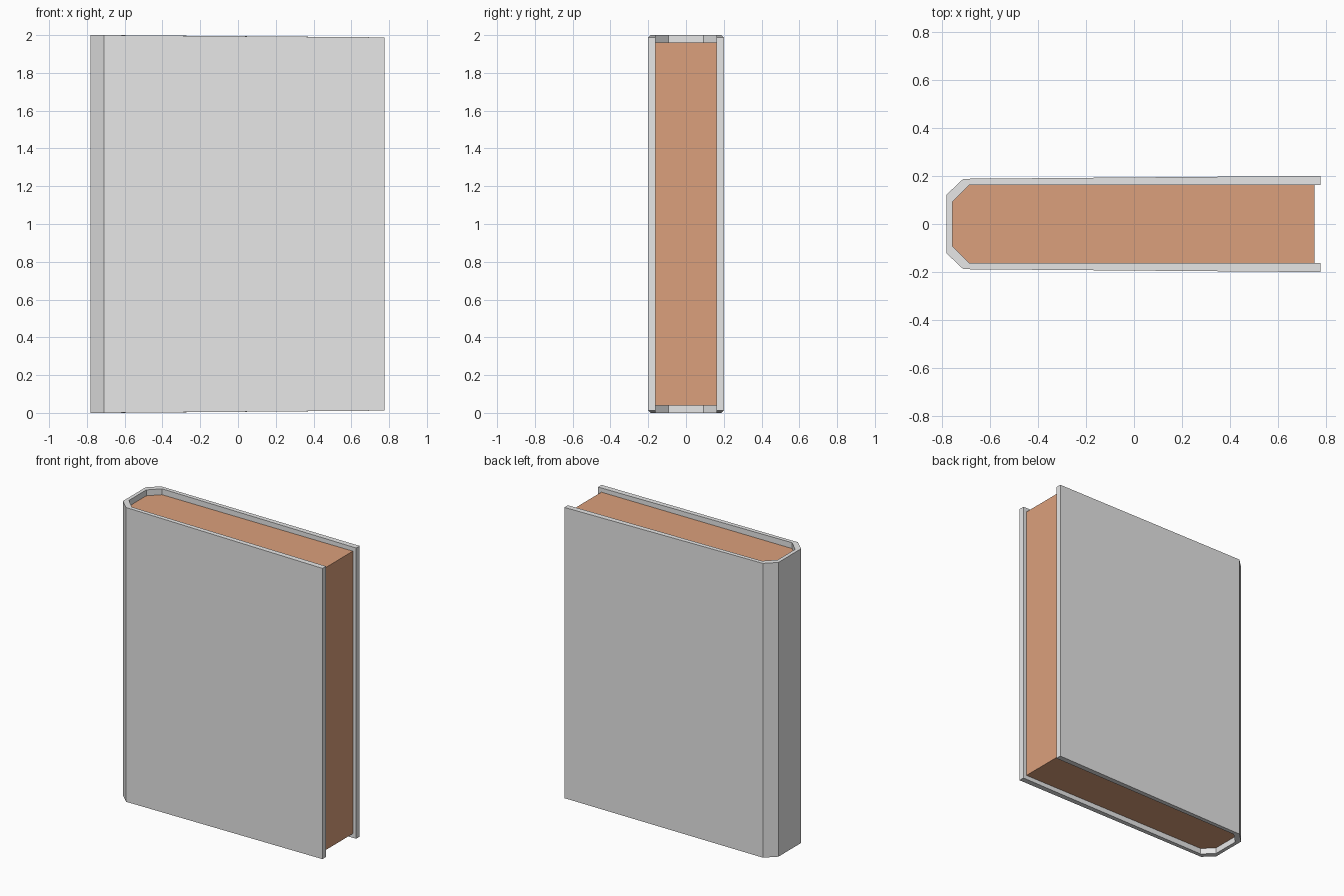
import bpy
import bmesh

cube = bpy.data.objects.get("Cube")
if cube:
    bpy.data.objects.remove(cube, do_unlink=True)


def make_material(name, color):
    mat = bpy.data.materials.new(name)
    mat.use_nodes = True
    mat.diffuse_color = color
    mat.node_tree.nodes["Principled BSDF"].inputs["Base Color"].default_value = color
    return mat


def add_object(name, bm, mat):
    bmesh.ops.recalc_face_normals(bm, faces=bm.faces)
    mesh = bpy.data.meshes.new(name)
    bm.to_mesh(mesh)
    bm.free()
    mesh.materials.append(mat)
    obj = bpy.data.objects.new(name, mesh)
    bpy.context.collection.objects.link(obj)
    return obj


def mirrored(half):
    """Complete a half outline by reflecting it across y = 0."""
    return half + [(x, -y) for x, y in reversed(half)]


FORE, HINGE, SPINE = 0.775, -0.71, -0.78
outer = mirrored([(FORE, 0.2), (HINGE, 0.188), (SPINE, 0.122)])
inner = mirrored([(FORE, 0.162), (-0.685, 0.162), (-0.755, 0.093)])


def trim(x):
    """The boards get slightly shorter towards the fore edge."""
    return 0.012 * max(0, (x - HINGE) / (FORE - HINGE))


# Cover: one folded board wrapping front, spine and back
bm = bmesh.new()
rings = []
for (ox, oy), (ix, iy) in zip(outer, inner):
    t = trim(ox)
    corners = [(ox, oy, t), (ox, oy, 2 - t), (ix, iy, 2 - t), (ix, iy, t)]
    rings.append([bm.verts.new(c) for c in corners])
for a, b in zip(rings, rings[1:]):
    for i in range(4):
        j = (i + 1) % 4
        bm.faces.new((a[i], a[j], b[j], b[i]))
bm.faces.new(rings[0])
bm.faces.new(rings[-1])
add_object("cover", bm, make_material("light grey cover", (0.8, 0.8, 0.8, 1)))

# Page block: inner outline extruded, recessed from the cover edges
bm = bmesh.new()
outline = [(min(x, 0.75), y) for x, y in inner]
base = bm.faces.new([bm.verts.new((x, y, 0.04)) for x, y in outline])
top = bmesh.ops.extrude_face_region(bm, geom=[base])["geom"]
verts = [g for g in top if isinstance(g, bmesh.types.BMVert)]
bmesh.ops.translate(bm, verts=verts, vec=(0, 0, 1.92))
if not any(f.is_valid and all(v.co.z < 1 for v in f.verts) for f in bm.faces):
    bm.faces.new([v for v in base.verts])
add_object("pages", bm, make_material("tan paper", (0.71, 0.35, 0.2, 1)))
